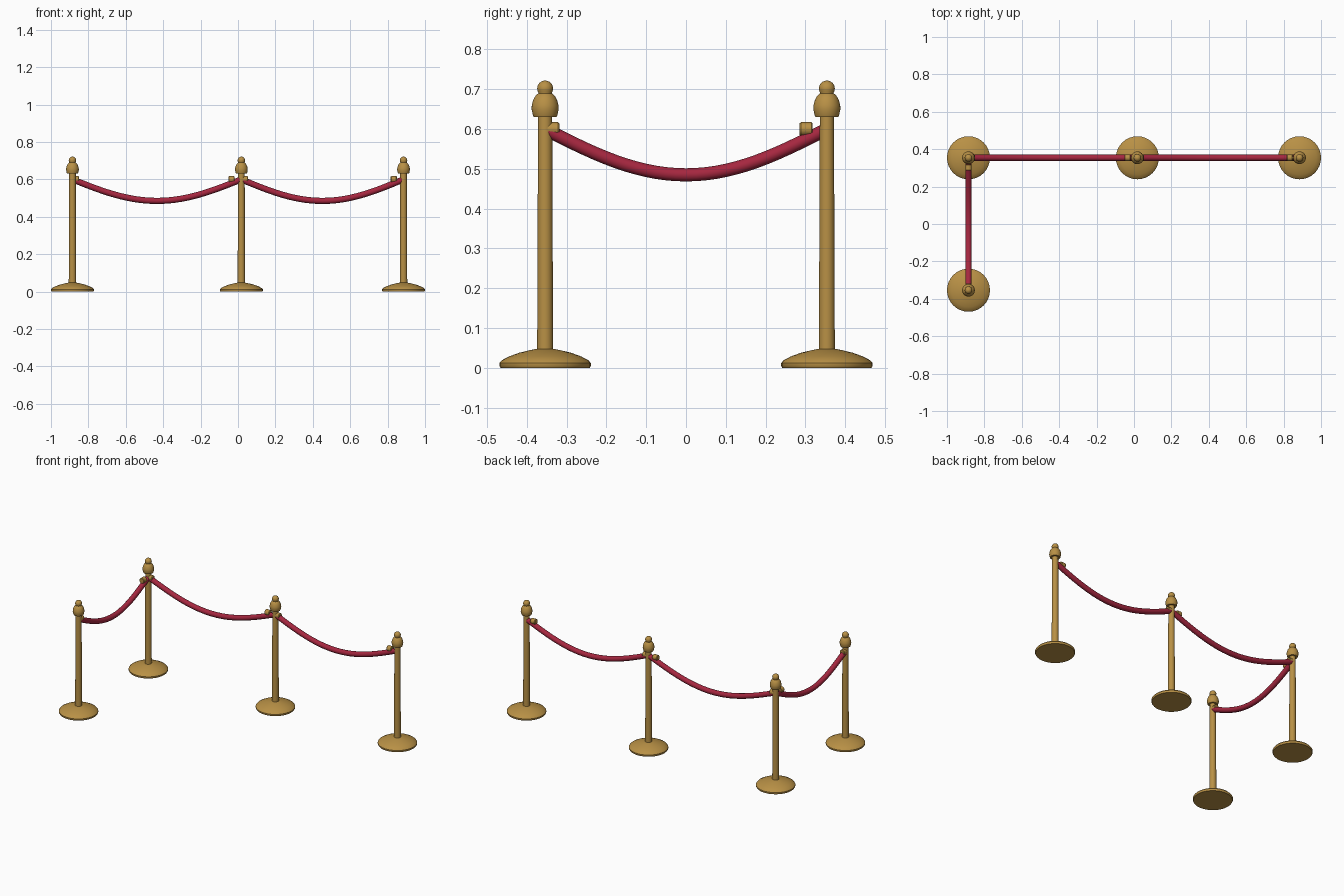
import bpy, bmesh, math
from mathutils import Vector

if "Cube" in bpy.data.objects:
    bpy.data.objects.remove(bpy.data.objects["Cube"])


def material(name, color):
    m = bpy.data.materials.new(name)
    m.diffuse_color = color
    m.use_nodes = True
    m.node_tree.nodes["Principled BSDF"].inputs["Base Color"].default_value = m.diffuse_color
    return m


BRASS = material("brass", (0.48, 0.28, 0.06, 1))
VELVET = material("red_velvet", (0.38, 0.02, 0.05, 1))


def lathe(name, profile, location, direction=(0, 0, 1), segments=32):
    """Spin a (radius, height) profile about its axis; radius 0 closes an end."""
    bm = bmesh.new()
    verts = [bm.verts.new((r, 0, z)) for r, z in profile]
    edges = [bm.edges.new(pair) for pair in zip(verts, verts[1:])]
    bmesh.ops.spin(bm, geom=verts + edges, cent=(0, 0, 0), axis=(0, 0, 1),
                   angle=2 * math.pi, steps=segments)
    bmesh.ops.remove_doubles(bm, verts=bm.verts, dist=1e-5)
    bmesh.ops.recalc_face_normals(bm, faces=bm.faces)
    for f in bm.faces:
        f.smooth = True
    mesh = bpy.data.meshes.new(name)
    bm.to_mesh(mesh)
    bm.free()
    mesh.set_sharp_from_angle(angle=math.radians(35))
    mesh.materials.append(BRASS)
    ob = bpy.data.objects.new(name, mesh)
    ob.location = location
    ob.rotation_euler = Vector(direction).to_track_quat('Z', 'Y').to_euler()
    bpy.context.collection.objects.link(ob)
    return ob


BASE = [(0, 0), (0.112, 0), (0.115, 0.005), (0.115, 0.012), (0.109, 0.019),
        (0.09, 0.029), (0.065, 0.038), (0.04, 0.044), (0.02, 0.048), (0, 0.048)]
POLE = [(0, 0.04), (0.020, 0.04), (0.0178, 0.635), (0, 0.635)]
FINIAL = [(0, 0.631), (0.029, 0.631), (0.031, 0.636), (0.034, 0.650), (0.0335, 0.660),
          (0.030, 0.673), (0.024, 0.684), (0.017, 0.690)]
# round knob on top of the bulb
FINIAL += [(0.020 * math.cos(math.radians(a)), 0.702 + 0.020 * math.sin(math.radians(a)))
           for a in range(-30, 90, 15)] + [(0, 0.722)]
CLIP = [(0, -0.0165), (0.0145, -0.0165), (0.0172, -0.013), (0.0172, 0.013),
        (0.0145, 0.0165), (0, 0.0165)]


def rope(name, a, b, sag=0.115, n=28):
    """Sagging velvet tube between two points."""
    cu = bpy.data.curves.new(name, 'CURVE')
    cu.dimensions = '3D'
    cu.bevel_depth = 0.0165
    cu.bevel_resolution = 4
    cu.use_fill_caps = True
    sp = cu.splines.new('POLY')
    sp.points.add(n)
    for i, p in enumerate(sp.points):
        t = i / n
        v = a.lerp(b, t)
        p.co = (v.x, v.y, v.z - sag * math.sin(math.pi * t), 1)
    sp.use_smooth = True
    cu.materials.append(VELVET)
    ob = bpy.data.objects.new(name, cu)
    bpy.context.collection.objects.link(ob)


# Posts: front left, corner, middle, right
posts = [Vector(p) for p in ((-0.885, -0.354, 0), (-0.885, 0.354, 0),
                             (0.018, 0.354, 0), (0.885, 0.354, 0))]
for i, p in enumerate(posts, 1):
    lathe(f"base_{i}", BASE, p)
    lathe(f"pole_{i}", POLE, p)
    lathe(f"finial_{i}", FINIAL, p)

# Ropes with a brass clip near each end
hook = Vector((0, 0, 0.6))
for i, (a, b) in enumerate(zip(posts, posts[1:]), 1):
    a, b = a + hook, b + hook
    d = (b - a).normalized()
    rope(f"rope_{i}", a, b)
    lathe(f"clip_start_{i}", CLIP, a + d * 0.019, d, 20)
    lathe(f"clip_end_{i}", CLIP, b - d * 0.052, d, 20)
